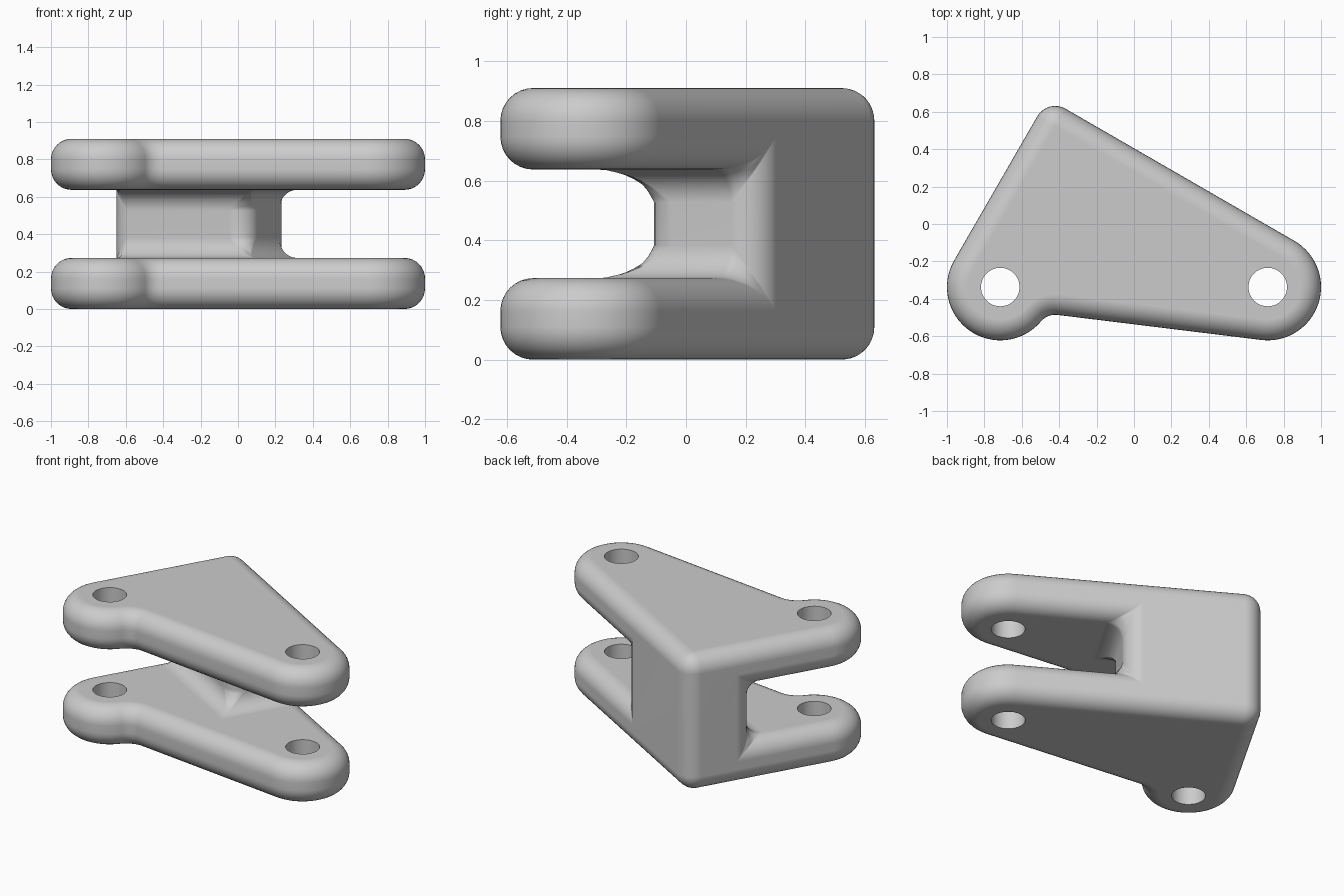
import bpy, bmesh, math
from mathutils import Vector

cube = bpy.data.objects.get("Cube")
if cube:
    bpy.data.objects.remove(cube, do_unlink=True)

LUG_R, HOLE_R, FILLET = 0.285, 0.103, 0.11
Z = [0, 0.273, 0.637, 0.91]                 # plate and web levels
lug_a, lug_b = Vector((-0.715, -0.337)), Vector((0.715, -0.337))


def polar(deg, r=1.0):
    return Vector((math.cos(math.radians(deg)), math.sin(math.radians(deg)))) * r


def arc(center, r, start, end, n):
    return [center + polar(start + (end - start) * i / n, r) for i in range(n + 1)]


# Square-cornered web, in axes square to the two straight back sides
n_left, n_right = polar(150), polar(60)
u_out, v_out = n_left.dot(lug_a) + LUG_R, n_right.dot(lug_b) + LUG_R
u_in, v_in = -0.114, -0.104


def web_point(u, v):
    return n_left * u + n_right * v


apex, web_left = web_point(u_out, v_out), web_point(u_out, v_in)
web_front, web_right = web_point(u_in, v_in), web_point(u_in, v_out)

# Front outline: lug, concave notch, straight side, lug
NOTCH_R, SIDE = 0.1, 263.0
n_side = polar(SIDE)
offset = n_side.dot(lug_b) + LUG_R - n_side.dot(lug_a) + NOTCH_R
along = math.sqrt((LUG_R + NOTCH_R) ** 2 - offset ** 2)
notch = lug_a + n_side * offset + polar(SIDE + 90, along)
meet = math.degrees(math.atan2(*(notch - lug_a).yx)) + 360
front = arc(lug_a, LUG_R, 150, meet, 32)
front += arc(notch, NOTCH_R, meet - 180, SIDE - 180, 12)[1:]
front += arc(lug_b, LUG_R, SIDE, 420, 32)

# Clevis body: two plates joined by the web
bm = bmesh.new()


def ring(points, z):
    return [bm.verts.new((p.x, p.y, z)) for p in points]


rows = [ring(front, z) for z in Z]
tips = [ring([apex], Z[0])[0], ring([apex], Z[3])[0]]
webs = [ring([web_right, web_front, web_left], z) for z in Z[1:3]]
for row, tip in zip((rows[0], rows[3]), tips):
    bm.faces.new(row + [tip])
for row, web in zip(rows[1:3], webs):
    bm.faces.new(row + web)
for low, high in ((rows[0], rows[1]), (rows[2], rows[3])):
    for i in range(len(front) - 1):
        bm.faces.new((low[i], low[i + 1], high[i + 1], high[i]))
for i in range(2):
    bm.faces.new((webs[0][i], webs[0][i + 1], webs[1][i + 1], webs[1][i]))
for end, corner in ((0, 2), (-1, 0)):       # C-shaped back sides
    r = [row[end] for row in rows]
    bm.faces.new((r[0], tips[0], tips[1], r[3], r[2],
                  webs[1][corner], webs[0][corner], r[1]))
bmesh.ops.recalc_face_normals(bm, faces=bm.faces)
mesh = bpy.data.meshes.new("clevis_bracket")
bm.to_mesh(mesh)
bm.free()
body = bpy.data.objects.new("clevis_bracket", mesh)
bpy.context.collection.objects.link(body)

grey = bpy.data.materials.new("light_grey")
grey.use_nodes = True
grey.diffuse_color = (0.6, 0.6, 0.6, 1)
grey.node_tree.nodes["Principled BSDF"].inputs["Base Color"].default_value = (0.6, 0.6, 0.6, 1)
mesh.materials.append(grey)

# Rounded edges and inner fillets
bevel = body.modifiers.new("round_edges", "BEVEL")
bevel.width, bevel.segments = FILLET, 8
bevel.limit_method, bevel.angle_limit = "ANGLE", math.radians(40)
bevel.use_clamp_overlap = False

# Pin holes through both plates
cutters = []
for name, center in (("right", lug_a), ("left", lug_b)):
    bpy.ops.mesh.primitive_cylinder_add(vertices=48, radius=HOLE_R, depth=2,
                                        location=(center.x, center.y, 0.5))
    cutter = bpy.context.object
    cutter.name = name + "_pin_hole_cutter"
    cutter.hide_render = True
    cutter.data.materials.append(grey)
    cut = body.modifiers.new(name + "_pin_hole", "BOOLEAN")
    cut.operation, cut.solver, cut.object = "DIFFERENCE", "EXACT", cutter
    cutters.append(cutter)

bpy.ops.object.select_all(action="DESELECT")
body.select_set(True)
bpy.context.view_layer.objects.active = body
bpy.ops.object.convert(target="MESH")
for cutter in cutters:
    bpy.data.objects.remove(cutter, do_unlink=True)
bpy.ops.object.shade_smooth_by_angle(angle=math.radians(40))
weighted = body.modifiers.new("flat_faces", "WEIGHTED_NORMAL")
weighted.keep_sharp = True
